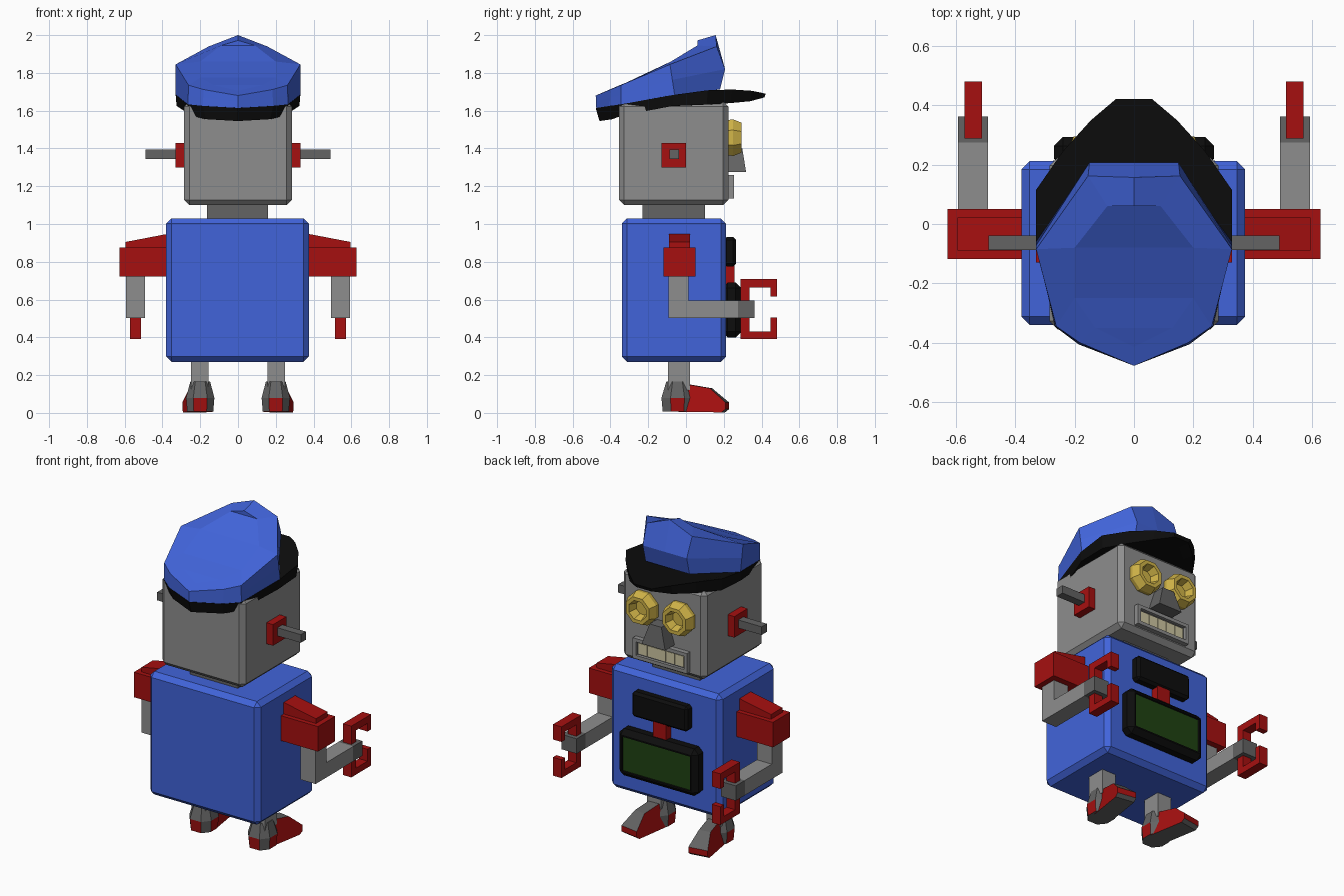
import bpy, bmesh, math
from mathutils import Matrix, Vector

if "Cube" in bpy.data.objects:
    bpy.data.objects.remove(bpy.data.objects["Cube"])


def mat(name, r, g, b):
    m = bpy.data.materials.new(name)
    m.diffuse_color = (r, g, b, 1)
    m.use_nodes = True
    m.node_tree.nodes["Principled BSDF"].inputs["Base Color"].default_value = m.diffuse_color
    return m


BLUE = mat("blue", 0.053, 0.127, 0.70)
GREY = mat("grey", 0.27, 0.27, 0.27)
DARK = mat("dark_grey", 0.125, 0.125, 0.125)
RED = mat("red", 0.38, 0.005, 0.005)
BLACK = mat("black", 0.004, 0.004, 0.004)
GOLD = mat("gold", 0.64, 0.46, 0.065)
CREAM = mat("cream", 0.62, 0.57, 0.36)
GREEN = mat("green", 0.014, 0.055, 0.006)


def finish(name, bm, *mats):
    bmesh.ops.recalc_face_normals(bm, faces=bm.faces)
    me = bpy.data.meshes.new(name)
    bm.to_mesh(me)
    bm.free()
    for m in mats:
        me.materials.append(m)
    ob = bpy.data.objects.new(name, me)
    bpy.context.collection.objects.link(ob)
    return ob


def box_bm(x, y, z, bevel=0.0):
    bm = bmesh.new()
    bmesh.ops.create_cube(bm, size=1)
    for v in bm.verts:
        v.co = Vector([(a + b) / 2 + c * (b - a) for (a, b), c in zip((x, y, z), v.co)])
    if bevel:
        bmesh.ops.bevel(bm, geom=bm.edges[:], offset=bevel, segments=1, affect='EDGES')
    return bm


def box(name, x, y, z, m, bevel=0.0):
    return finish(name, box_bm(x, y, z, bevel), m)


def span(s, a, b):
    return tuple(sorted((s * a, s * b)))


def loft_bm(rings, cap_start=True, cap_end=True):
    bm = bmesh.new()
    loops = [[bm.verts.new(p) for p in r] for r in rings]
    n = len(loops[0])
    for a, b in zip(loops, loops[1:]):
        for i in range(n):
            bm.faces.new((a[i], a[(i + 1) % n], b[(i + 1) % n], b[i]))
    if cap_start:
        bm.faces.new(loops[0])
    if cap_end:
        bm.faces.new(loops[-1])
    return bm


def prism(name, profile, x, m):
    """Extrude a (y, z) profile along x."""
    return finish(name, loft_bm([[(px, y, z) for y, z in profile] for px in x]), m)


def framed_panel(name, x, y, z, border, depth, bevel, frame, inner):
    """Box whose +y face is inset and sunk, with its own colour."""
    bm = box_bm(x, y, z, bevel)
    bm.normal_update()
    f = max(bm.faces, key=lambda q: q.calc_center_median().y)
    bmesh.ops.inset_region(bm, faces=[f], thickness=border)
    f.material_index = 1
    ext = bmesh.ops.extrude_discrete_faces(bm, faces=[f])['faces']
    for v in ext[0].verts:
        v.co.y -= depth
    ext[0].material_index = 1
    for e in ext[0].edges:
        for q in e.link_faces:
            if q != ext[0]:
                q.material_index = 0
    return finish(name, bm, frame, inner)


# Body, neck and head
box("body", (-0.38, 0.375), (-0.34, 0.212), (0.27, 1.03), BLUE, 0.028)
box("neck", (-0.165, 0.16), (-0.23, 0.10), (1.02, 1.11), DARK)
box("head", (-0.285, 0.285), (-0.355, 0.225), (1.10, 1.65), GREY, 0.028)

# Chest panel, link and belly screen
box("chest_panel", (-0.19, 0.19), (0.2, 0.265), (0.775, 0.93), BLACK, 0.015)
box("panel_link", (-0.045, 0.045), (0.2, 0.258), (0.66, 0.785), RED)
framed_panel("belly_screen", (-0.27, 0.27), (0.19, 0.293), (0.40, 0.69),
             0.012, 0.012, 0.03, BLACK, GREEN)

# Mouth frame with a row of teeth
framed_panel("mouth", (-0.185, 0.185), (0.21, 0.255), (1.135, 1.26),
             0.03, 0.018, 0, GREY, DARK)
for i in range(5):
    cx = -0.124 + i * 0.062
    box("tooth", (cx - 0.0295, cx + 0.0295), (0.225, 0.243), (1.165, 1.23), CREAM)

# Nose, narrower at the top
bm = box_bm((-0.08, 0.08), (0.2, 0.318), (1.275, 1.40))
for v in bm.verts:
    if v.co.z > 1.35:
        v.co.x *= 0.5
        if v.co.y > 0.25:
            v.co.y = 0.298
finish("nose", bm, DARK)

# Goggle eyes: octagonal rings with sunk centres
for s in (-1, 1):
    rings = []
    for r, y in ((0.1, 0.215), (0.105, 0.25), (0.085, 0.295), (0.062, 0.295), (0.045, 0.245)):
        rings.append([(s * 0.125 + r * math.cos(a), y, 1.457 + r * math.sin(a))
                      for a in [(i + 0.5) * math.pi / 4 for i in range(8)]])
    finish("eye", loft_bm(rings), GOLD)

for s in (-1, 1):
    # Ears
    box("ear_plate", span(s, 0.275, 0.33), (-0.13, 0.0), (1.30, 1.43), RED)
    box("ear_rod", span(s, 0.32, 0.49), (-0.088, -0.038), (1.345, 1.395), DARK)

    # Shoulder with a sloping cap
    box("shoulder", span(s, 0.36, 0.628), (-0.118, 0.05), (0.722, 0.876), RED)
    bm = box_bm(span(s, 0.36, 0.595), (-0.09, 0.022), (0.86, 0.95))
    for v in bm.verts:
        if v.co.z > 0.9 and abs(v.co.x) > 0.5:
            v.co.z = 0.905
    finish("shoulder_cap", bm, RED)

    # Bent arm, wrist and C-shaped gripper
    arm = [(-0.092, 0.73), (-0.092, 0.503), (0.275, 0.503), (0.275, 0.595),
           (0.012, 0.595), (0.012, 0.73)]
    prism("arm", arm, span(s, 0.492, 0.594), GREY)
    box("wrist", span(s, 0.492, 0.594), (0.275, 0.363), (0.503, 0.595), DARK)
    grip = [(0.289, 0.392), (0.481, 0.392), (0.481, 0.505), (0.447, 0.505), (0.447, 0.432),
            (0.337, 0.432), (0.337, 0.665), (0.447, 0.665), (0.447, 0.615), (0.481, 0.615),
            (0.481, 0.708), (0.289, 0.708)]
    prism("gripper", grip, span(s, 0.513, 0.571), RED)

    # Leg
    box("leg", span(s, 0.155, 0.25), (-0.095, 0.022), (0.12, 0.29), GREY)

    # Shoe heel: chamfered block, red on the low square faces
    rings = []
    for k, z in ((0.92, 0.008), (1.0, 0.08), (0.7, 0.165)):
        a, b, c = 0.075 * k, 0.085 * k, 0.037 * k
        rings.append([(s * 0.2 + x, y - 0.045, z) for x, y in
                      ((a, -c), (a, c), (c, b), (-c, b), (-a, c), (-a, -c), (-c, -b), (c, -b))])
    bm = loft_bm(rings)
    bm.normal_update()
    for f in bm.faces:
        n = f.normal
        if f.calc_center_median().z < 0.08 and max(abs(n.x), abs(n.y)) > 0.9:
            f.material_index = 1
    finish("shoe_heel", bm, DARK, RED)

    # Shoe toe, turned outward: red sides, dark top and sole
    toe = [(-0.03, 0.005), (0.2, 0.003), (0.222, 0.02), (0.222, 0.055), (0.135, 0.13), (-0.01, 0.155)]
    bm = loft_bm([[(x, y, z) for y, z in toe] for x in (-0.06, 0.06)])
    for v in bm.verts:
        if v.co.z > 0.1:
            v.co.x *= 0.6
    bmesh.ops.recalc_face_normals(bm, faces=bm.faces)
    for f in bm.faces:
        f.material_index = 1 if abs(f.normal.z) > 0.6 else 0
    bm.transform(Matrix.Translation((s * 0.2, 0, 0)) @ Matrix.Rotation(-s * 0.16, 4, 'Z'))
    finish("shoe_toe", bm, RED, DARK)


def mirror_ring(half):
    """Front-to-back half outline (x >= 0) closed with its mirror image."""
    return half + [(-x, y, z) for x, y, z in reversed(half) if x > 0]


# Cap crown: bottom, bulge, rim, sunk top
bottom = [(0, 0.18, 1.713), (0.15, 0.18, 1.713), (0.33, -0.06, 1.682),
          (0.265, -0.345, 1.632), (0.185, -0.405, 1.624), (0, -0.475, 1.613)]
rim = [(0, 0.157, 2.0), (0.155, 0.162, 1.94), (0.33, -0.085, 1.845),
       (0.262, -0.345, 1.735), (0.183, -0.40, 1.712), (0, -0.478, 1.68)]
bulge = [tuple((p + q) / 2 for p, q in zip(a, b)) for a, b in zip(bottom, rim)]
bulge[0], bulge[1] = (0, 0.207, 1.82), (0.15, 0.207, 1.82)
top = [(0, 0.06, 1.972), (0.09, 0.06, 1.945), (0.2, -0.08, 1.86),
       (0.2, -0.25, 1.775), (0.13, -0.35, 1.735), (0, -0.415, 1.705)]
bm = loft_bm([mirror_ring(r) for r in (bottom, bulge, rim, top)], cap_end=False)
bm.verts.ensure_lookup_table()
t = bm.verts[-10:]
bm.faces.new((t[0], t[1], t[9]))
for i in range(1, 4):
    bm.faces.new((t[i], t[i + 1], t[9 - i], t[10 - i]))
bm.faces.new((t[4], t[5], t[6]))
finish("cap_crown", bm, BLUE)

# Cap band and peak
upper = [(0.06, 0.422, 1.69), (0.145, 0.35, 1.705), (0.24, 0.245, 1.712), (0.33, 0.115, 1.708),
         (0.33, -0.07, 1.683), (0.266, -0.346, 1.633), (0.186, -0.406, 1.625), (0, -0.478, 1.614)]
lower = [(0.05, 0.415, 1.67), (0.145, 0.34, 1.65), (0.235, 0.235, 1.64), (0.32, 0.11, 1.632),
         (0.325, -0.07, 1.625), (0.25, -0.335, 1.575), (0.17, -0.39, 1.555), (0, -0.458, 1.545)]
inner = [(x * 0.85, y * 0.82, max(z, 1.625)) for x, y, z in lower]
finish("cap_band_and_peak", loft_bm([mirror_ring(r) for r in (upper, lower, inner)]), BLACK)
